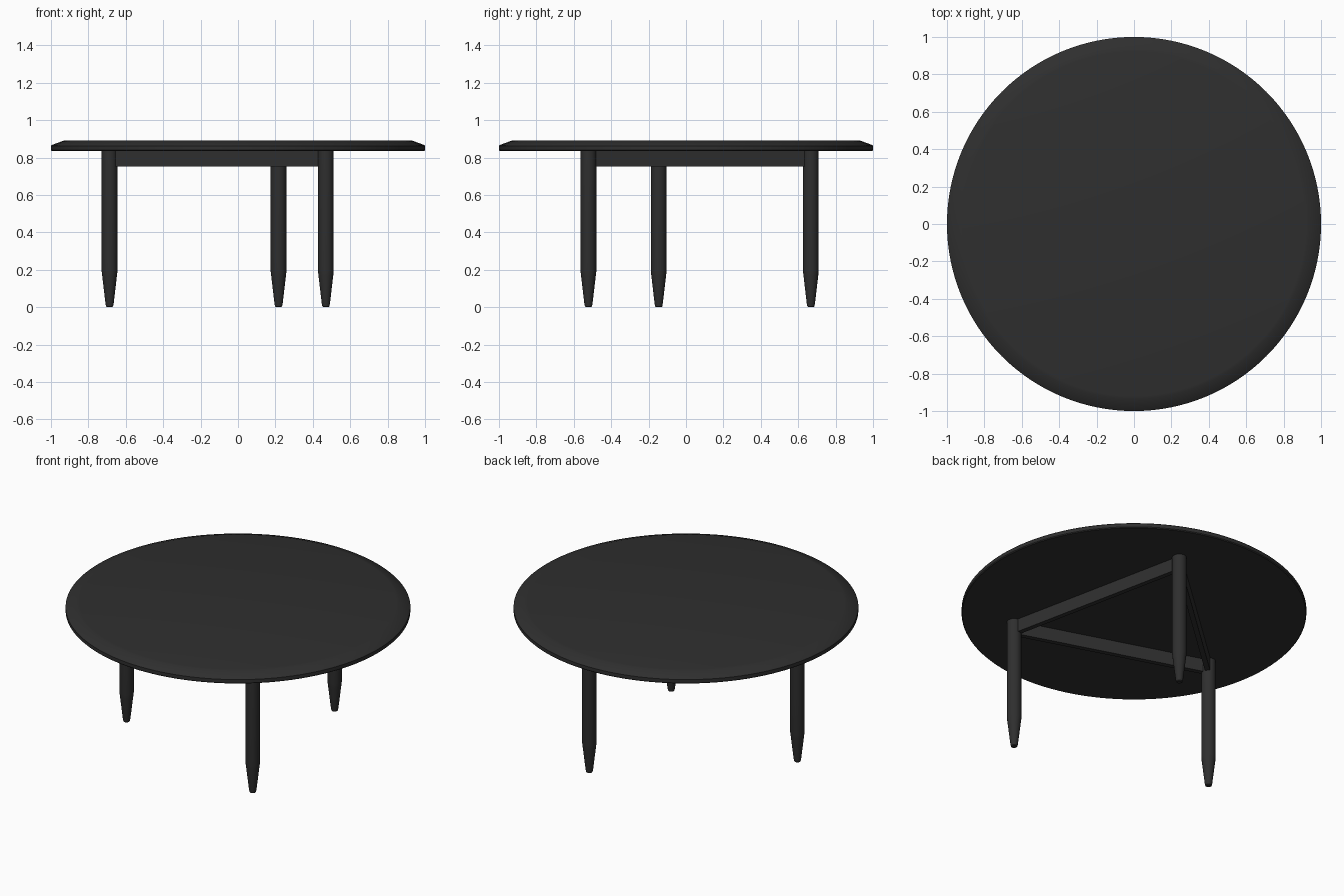
import bpy, bmesh, math
from mathutils import Vector

cube = bpy.data.objects.get("Cube")
if cube:
    bpy.data.objects.remove(cube, do_unlink=True)

black = bpy.data.materials.new("black_stain")
black.use_nodes = True
colour = (0.028, 0.028, 0.028, 1)
black.diffuse_color = colour
black.node_tree.nodes["Principled BSDF"].inputs["Base Color"].default_value = colour


def finish(name, bm, location, angle=0):
    """Turn a bmesh into a shaded, coloured object."""
    bmesh.ops.recalc_face_normals(bm, faces=bm.faces)
    mesh = bpy.data.meshes.new(name)
    bm.to_mesh(mesh)
    bm.free()
    mesh.materials.append(black)
    obj = bpy.data.objects.new(name, mesh)
    bpy.context.collection.objects.link(obj)
    obj.location = location
    obj.rotation_euler.z = angle
    bpy.ops.object.select_all(action='DESELECT')
    obj.select_set(True)
    bpy.context.view_layer.objects.active = obj
    bpy.ops.object.shade_smooth_by_angle(angle=math.radians(35))
    return obj


def turned(name, profile, sides, location):
    """Lathe a (radius, height) profile into a capped solid."""
    bm = bmesh.new()
    rings = []
    for r, z in profile:
        rings.append([bm.verts.new((r * math.cos(a), r * math.sin(a), z))
                      for a in (math.tau * i / sides for i in range(sides))])
    for low, high in zip(rings, rings[1:]):
        for i in range(sides):
            j = (i + 1) % sides
            bm.faces.new((low[i], low[j], high[j], high[i]))
    bm.faces.new(rings[0][::-1])
    bm.faces.new(rings[-1])
    return finish(name, bm, location)


# Round top with a long bevel along its upper edge
turned("table_top", [(0.995, 0.835), (1.0, 0.84), (1.0, 0.862), (0.995, 0.867),
                     (0.935, 0.889), (0.92, 0.892)], 128, (0, 0, 0))

# Three evenly spaced legs with tapered feet
leg_profile = [(0.014, 0), (0.019, 0.004), (0.022, 0.02), (0.039, 0.165),
               (0.042, 0.19), (0.042, 0.836)]
names = ["back_leg", "right_leg", "front_leg"]
spots = [Vector((0.702 * math.cos(a), 0.702 * math.sin(a), 0))
         for a in (math.radians(72 + 120 * i) for i in range(3))]
for name, spot in zip(names, spots):
    turned(name, leg_profile, 32, spot)

# Thin aprons joining the legs in a triangle
for i, name in enumerate(["back_apron", "front_apron", "side_apron"]):
    start, end = spots[i], spots[(i + 1) % 3]
    span = end - start
    bm = bmesh.new()
    bmesh.ops.create_cube(bm, size=1)
    bmesh.ops.scale(bm, vec=(span.length, 0.03, 0.084), verts=bm.verts)
    middle = (start + end) / 2 + Vector((0, 0, 0.794))
    finish(name, bm, middle, math.atan2(span.y, span.x))
